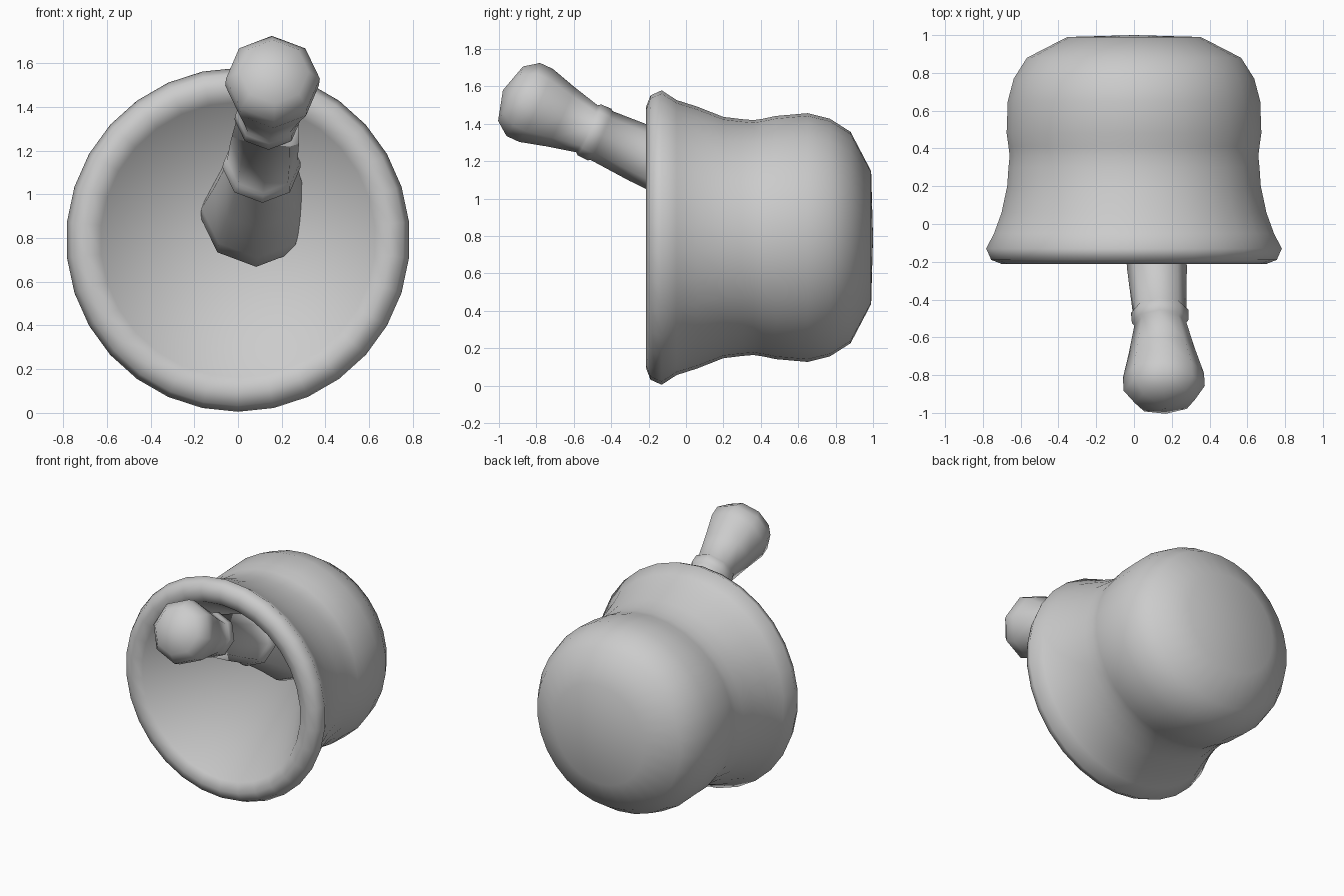
import bpy, bmesh, math
from mathutils import Vector

if "Cube" in bpy.data.objects:
    bpy.data.objects.remove(bpy.data.objects["Cube"])


def lathe(name, profile, sides, origin, axis, smooth_angle, turn=0.0):
    """Revolve (distance, side radius, up radius) rings around an axis."""
    axis = Vector(axis).normalized()
    side = axis.cross(Vector((0, 0, 1))).normalized()
    up = side.cross(axis)
    origin = Vector(origin)
    bm = bmesh.new()
    rings = []
    for t, rs, ru in profile:
        c = origin + axis * t
        if rs == 0:
            rings.append([bm.verts.new(c)])
            continue
        ring = []
        for i in range(sides):
            a = 2 * math.pi * i / sides + turn
            ring.append(bm.verts.new(c + side * rs * math.cos(a) + up * ru * math.sin(a)))
        rings.append(ring)
    for a, b in zip(rings, rings[1:]):
        for i in range(sides):
            j = (i + 1) % sides
            if len(a) == 1:
                bm.faces.new((a[0], b[i], b[j]))
            elif len(b) == 1:
                bm.faces.new((a[i], b[0], a[j]))
            else:
                bm.faces.new((a[i], b[i], b[j], a[j]))
    bmesh.ops.recalc_face_normals(bm, faces=bm.faces)
    mesh = bpy.data.meshes.new(name)
    bm.to_mesh(mesh)
    bm.free()
    obj = bpy.data.objects.new(name, mesh)
    bpy.context.collection.objects.link(obj)
    bpy.ops.object.select_all(action='DESELECT')
    obj.select_set(True)
    bpy.context.view_layer.objects.active = obj
    bpy.ops.object.shade_smooth_by_angle(angle=math.radians(smooth_angle))
    return obj


# Mortar lying on its side: closed base, waist groove, flared lip, conical hollow
mortar = [
    (1.0, 0, 0), (0.99, 0.355, 0.355), (0.88, 0.57, 0.565), (0.77, 0.64, 0.635),
    (0.65, 0.672, 0.665), (0.48, 0.678, 0.65), (0.41, 0.668, 0.635),
    (0.36, 0.662, 0.628), (0.30, 0.668, 0.633), (0.20, 0.675, 0.645),
    (0.06, 0.705, 0.70), (-0.05, 0.745, 0.735), (-0.13, 0.787, 0.787),
    (-0.19, 0.76, 0.76), (-0.213, 0.70, 0.70), (-0.19, 0.63, 0.63),
    (0.78, 0, 0),
]
lathe("mortar_bowl", mortar, 30, (0, 0, 0.792), (0, 1, 0), 60, math.pi / 2)

# Pestle leaning in the hollow: knob, two collars, shaft and grinding bulb
pestle = [
    (-0.12, 0), (-0.075, 0.16), (0.0, 0.215), (0.075, 0.215), (0.22, 0.175),
    (0.375, 0.138), (0.39, 0.15), (0.45, 0.152), (0.46, 0.143), (0.70, 0.158),
    (0.90, 0.162), (0.91, 0.175), (0.97, 0.18), (0.98, 0.168), (1.20, 0.205),
    (1.42, 0.25), (1.52, 0.25), (1.61, 0.18), (1.66, 0),
]
lathe("pestle", [(t, r, r) for t, r in pestle], 8,
      (0.16, -0.87, 1.53), (-0.06, 1, -0.46), 50, math.pi / 2)
